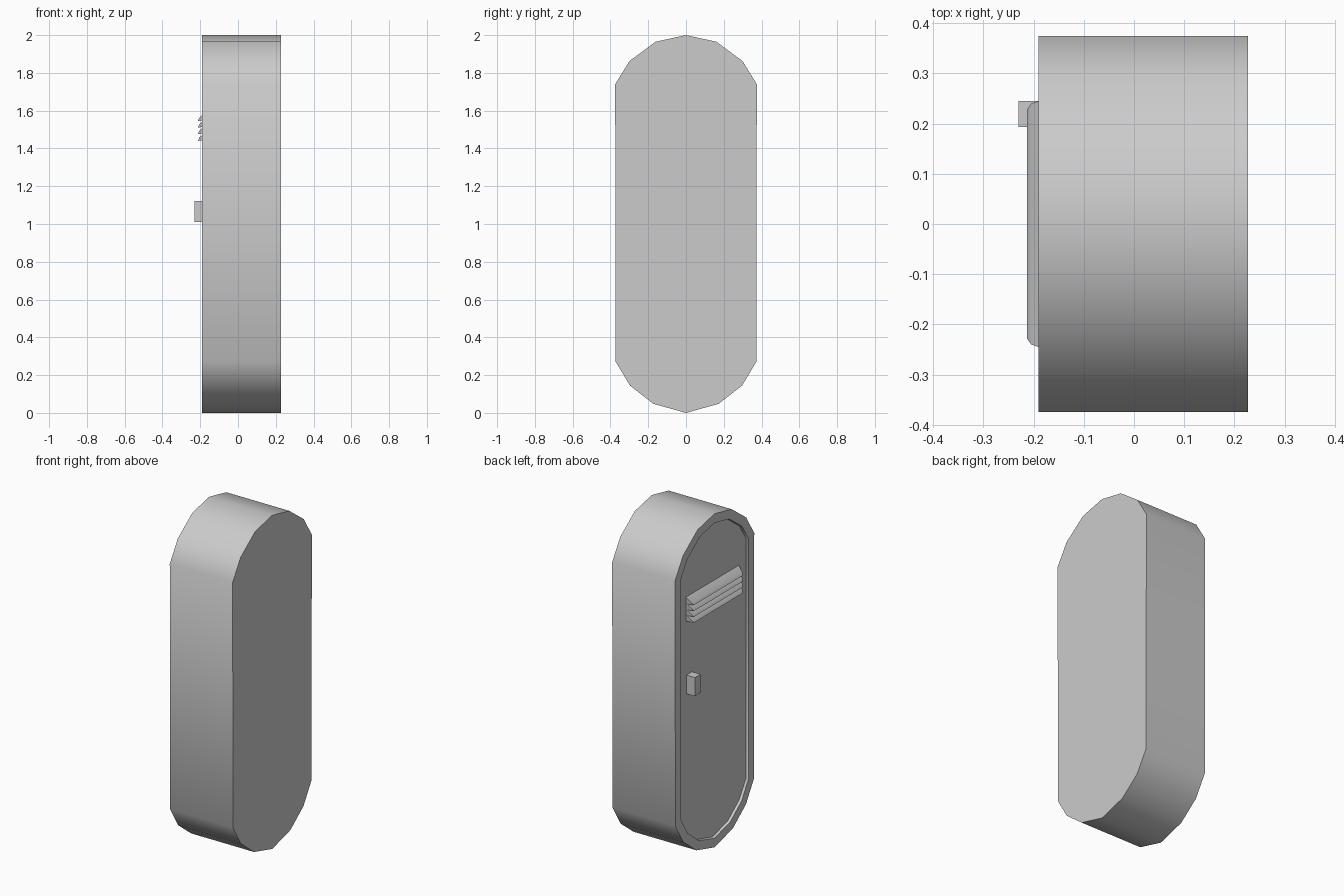
import bpy, bmesh
from mathutils import Vector

if "Cube" in bpy.data.objects:
    bpy.data.objects.remove(bpy.data.objects["Cube"])

FRONT, BACK = -0.19, 0.227   # door side and plain side, along x
RECESS = 0.015
PANEL = FRONT + RECESS


def finish(name, bm, smooth=None):
    bmesh.ops.recalc_face_normals(bm, faces=bm.faces[:])
    mesh = bpy.data.meshes.new(name)
    bm.to_mesh(mesh)
    bm.free()
    ob = bpy.data.objects.new(name, mesh)
    bpy.context.collection.objects.link(ob)
    if smooth:
        bpy.ops.object.select_all(action='DESELECT')
        ob.select_set(True)
        bpy.context.view_layer.objects.active = ob
        bpy.ops.object.shade_smooth_by_angle(angle=smooth)
    return ob


# Cabinet: rounded capsule profile extruded along x
half = [(0.161, 1.965), (0.299, 1.863), (0.375, 1.74),
        (0.372, 0.27), (0.297, 0.145), (0.173, 0.048)]
outline = [(0, 2.0)] + half + [(0, 0.0)] + [(-y, z) for y, z in reversed(half)]
bm = bmesh.new()
rings = [[bm.verts.new((x, y, z)) for y, z in outline] for x in (FRONT, BACK)]
n = len(outline)
for i in range(n):
    j = (i + 1) % n
    bm.faces.new((rings[0][i], rings[0][j], rings[1][j], rings[1][i]))
door = bm.faces.new(rings[0])
bm.faces.new(rings[1])
bmesh.ops.recalc_face_normals(bm, faces=bm.faces[:])

# Recessed door panel inside a narrow rim
bmesh.ops.inset_region(bm, faces=[door], thickness=0.055)
bmesh.ops.inset_region(bm, faces=[door], thickness=0.003)
bmesh.ops.translate(bm, verts=door.verts[:], vec=(RECESS, 0, 0))
finish("locker_body", bm, 0.7)

# Vent slats: wedge hoods with tapered ends, sloping outward and down
for k in range(4):
    z = 1.44 + k * 0.035
    bm = bmesh.new()
    section = [(PANEL, z + 0.046, 0.25), (-0.205, z + 0.017, 0.24),
               (-0.213, z, 0.229), (PANEL, z + 0.006, 0.25)]
    ends = [[bm.verts.new((x, s * w, h)) for x, h, w in section] for s in (-1, 1)]
    for i in range(4):
        j = (i + 1) % 4
        bm.faces.new((ends[0][i], ends[0][j], ends[1][j], ends[1][i]))
    for e in ends:
        bm.faces.new(e)
    finish(f"vent_slat_{k + 1}", bm, 0.6)

# Door handle block
bm = bmesh.new()
bmesh.ops.create_cube(bm, size=1)
bmesh.ops.scale(bm, verts=bm.verts[:], vec=(PANEL + 0.23, 0.052, 0.112))
bmesh.ops.translate(bm, verts=bm.verts[:], vec=Vector(((PANEL - 0.23) / 2, 0.219, 1.066)))
finish("door_handle", bm)
